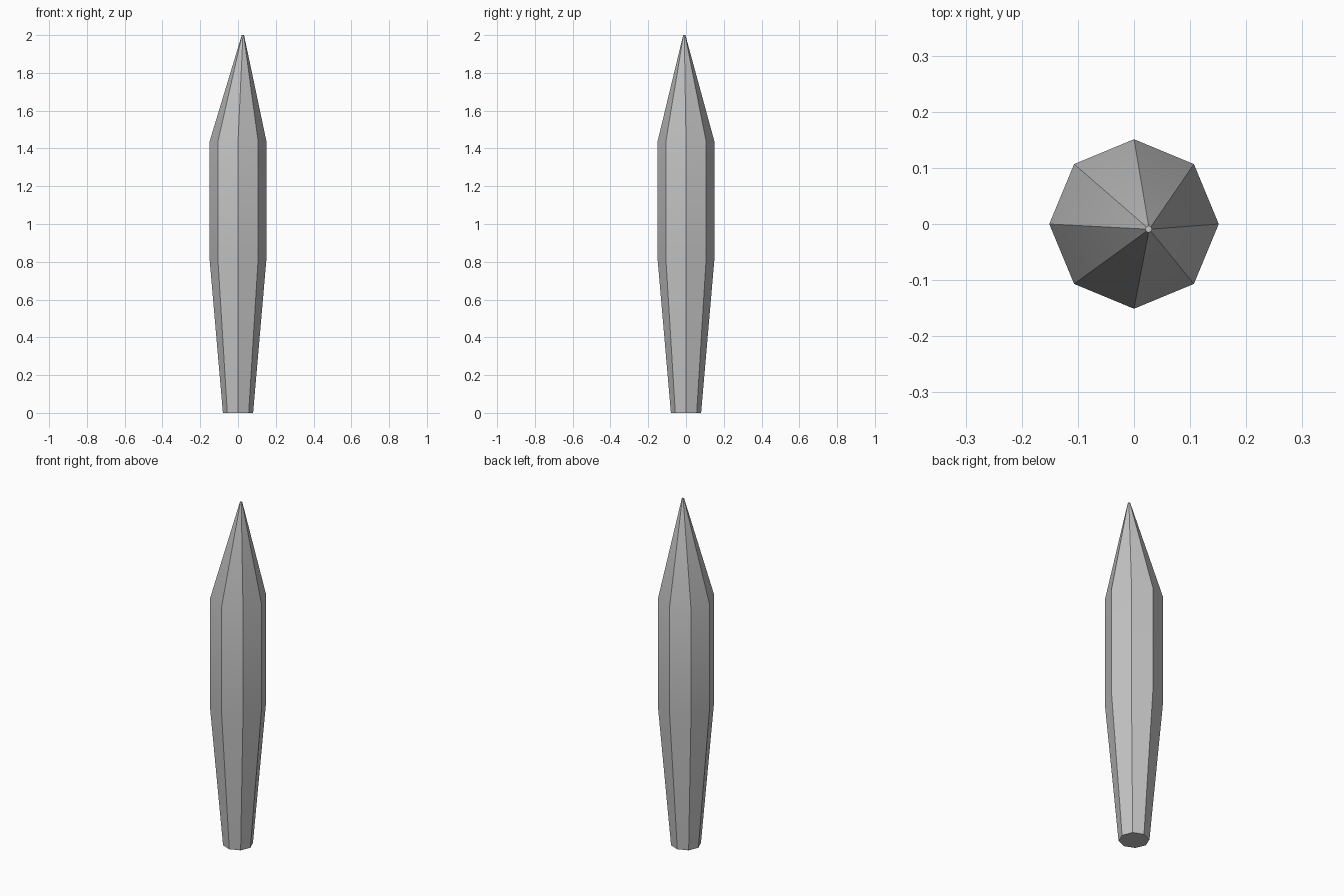
import bpy, bmesh
from math import cos, sin, pi, radians

cube = bpy.data.objects.get("Cube")
if cube:
    bpy.data.objects.remove(cube, do_unlink=True)

# Plain grey material
grey = bpy.data.materials.new("grey")
grey.use_nodes = True
color = (0.55, 0.55, 0.55, 1)
grey.diffuse_color = color
grey.node_tree.nodes["Principled BSDF"].inputs["Base Color"].default_value = color

# Eight-sided spike: rings of (centre x, centre y, z, radius), tip leaning off centre
SIDES = 8
rings = [(0, 0, 0, 0.08), (0, 0, 0.82, 0.151), (0, 0, 1.435, 0.151), (0.026, -0.009, 2, 0.006)]

bm = bmesh.new()
loops = []
for x, y, z, r in rings:
    angles = [2 * pi * i / SIDES for i in range(SIDES)]
    loops.append([bm.verts.new((x + r * cos(a), y + r * sin(a), z)) for a in angles])

# Side walls
for low, high in zip(loops, loops[1:]):
    for i in range(SIDES):
        j = (i + 1) % SIDES
        bm.faces.new((low[i], low[j], high[j], high[i]))

# Base and tip caps
bm.faces.new(loops[0][::-1])
bm.faces.new(loops[-1])

mesh = bpy.data.meshes.new("spike")
bm.to_mesh(mesh)
bm.free()
mesh.materials.append(grey)
spike = bpy.data.objects.new("spike", mesh)
bpy.context.collection.objects.link(spike)

# Long faces blend along their length, corners stay sharp
bpy.ops.object.select_all(action="DESELECT")
spike.select_set(True)
bpy.context.view_layer.objects.active = spike
bpy.ops.object.shade_smooth_by_angle(angle=radians(30))
